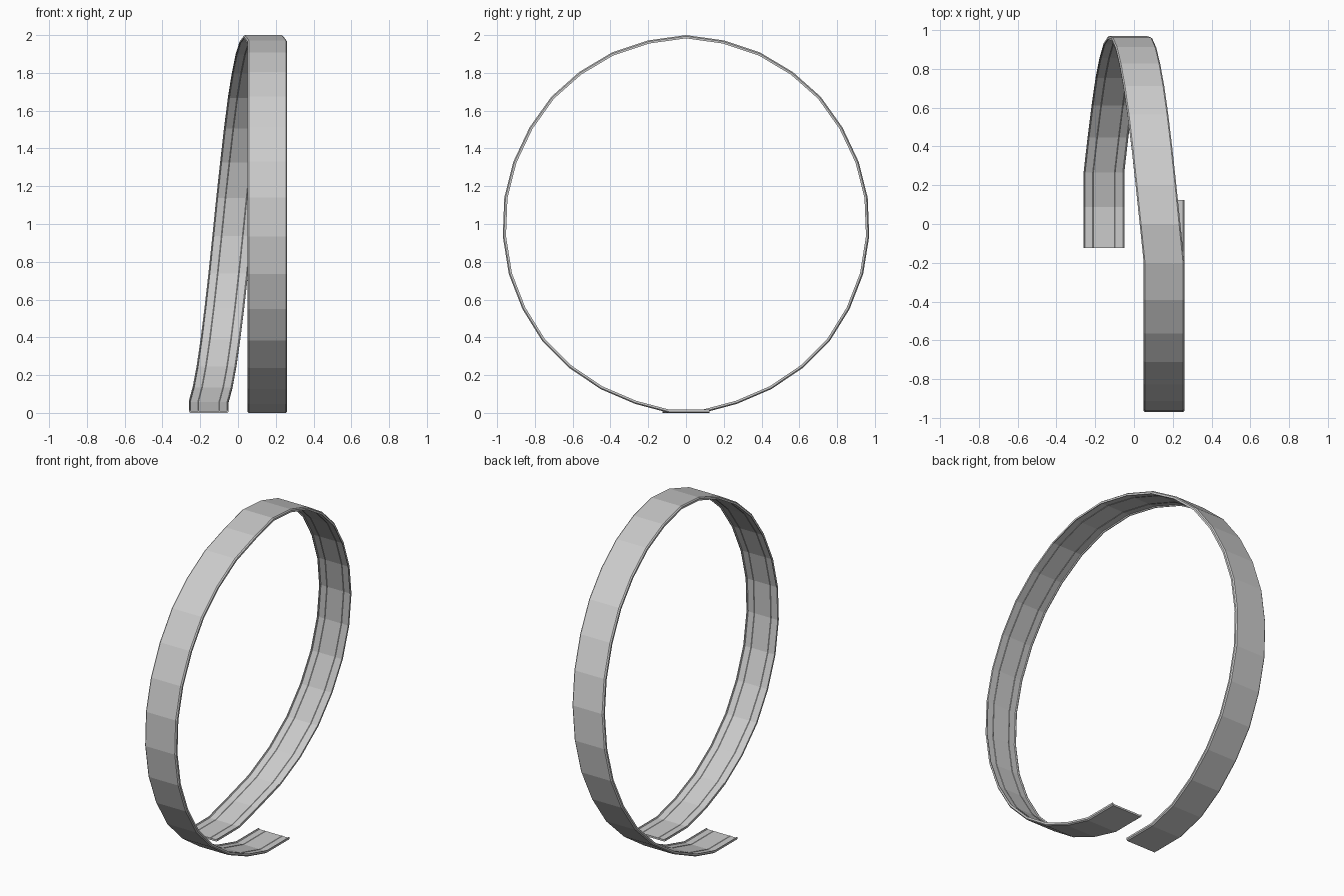
import bpy, bmesh
from mathutils import Vector

if "Cube" in bpy.data.objects:
    bpy.data.objects.remove(bpy.data.objects["Cube"])

# Outer side line of the loop (y, z), from top centre down the back to the foot
half = [(0.2, 1.972), (0.392, 1.908), (0.565, 1.805), (0.712, 1.675),
        (0.828, 1.512), (0.914, 1.33), (0.962, 1.14), (0.97, 0.935),
        (0.938, 0.735), (0.866, 0.55), (0.762, 0.382), (0.618, 0.238),
        (0.452, 0.126), (0.27, 0.048), (0.09, 0.0), (-0.125, 0.0)]
path = [(-y, z) for y, z in reversed(half)] + [(0, 2.0)] + half
path = [Vector(p) for p in path]
top = len(half)

# Half of the channel section: (across, inward), outer face then inner face
outer = [(0.098, 0.0), (0.105, 0.006)]
inner = [(0.105, 0.017), (0.1, 0.017), (0.097, 0.011), (0.058, 0.011),
         (0.056, 0.0125), (0.054, 0.011), (0.003, 0.011)]
right = outer + inner
section = right + [(-x, h) for x, h in reversed(right)]


def shift(i):
    """Sideways drift: straight climb, then a steady slide on the way down."""
    t = min(max((i - (top - 1)) / 15, 0), 1)
    return 0.155 - 0.31 * t


def inward(i):
    """Mitred inward normal of the side line."""
    a = (path[i] - path[i - 1]).normalized() if i else None
    b = (path[i + 1] - path[i]).normalized() if i < len(path) - 1 else None
    a, b = a or b, b or a
    t = (a + b).normalized()
    return Vector((t.y, -t.x)) / max(t.dot(b), 0.5)


# Loop track: sweep the section along the side line
bm = bmesh.new()
rings = []
for i, p in enumerate(path):
    n = inward(i)
    rings.append([bm.verts.new((shift(i) + x, p.x + n.x * h, p.y + n.y * h))
                  for x, h in section])
for r0, r1 in zip(rings, rings[1:]):
    for k in range(len(section)):
        m = (k + 1) % len(section)
        bm.faces.new((r0[k], r0[m], r1[m], r1[k]))
bm.faces.new(rings[0])
bm.faces.new(rings[-1])
bmesh.ops.recalc_face_normals(bm, faces=bm.faces)
mesh = bpy.data.meshes.new("loop_track")
bm.to_mesh(mesh)
bm.free()
bpy.context.collection.objects.link(bpy.data.objects.new("loop_track", mesh))
